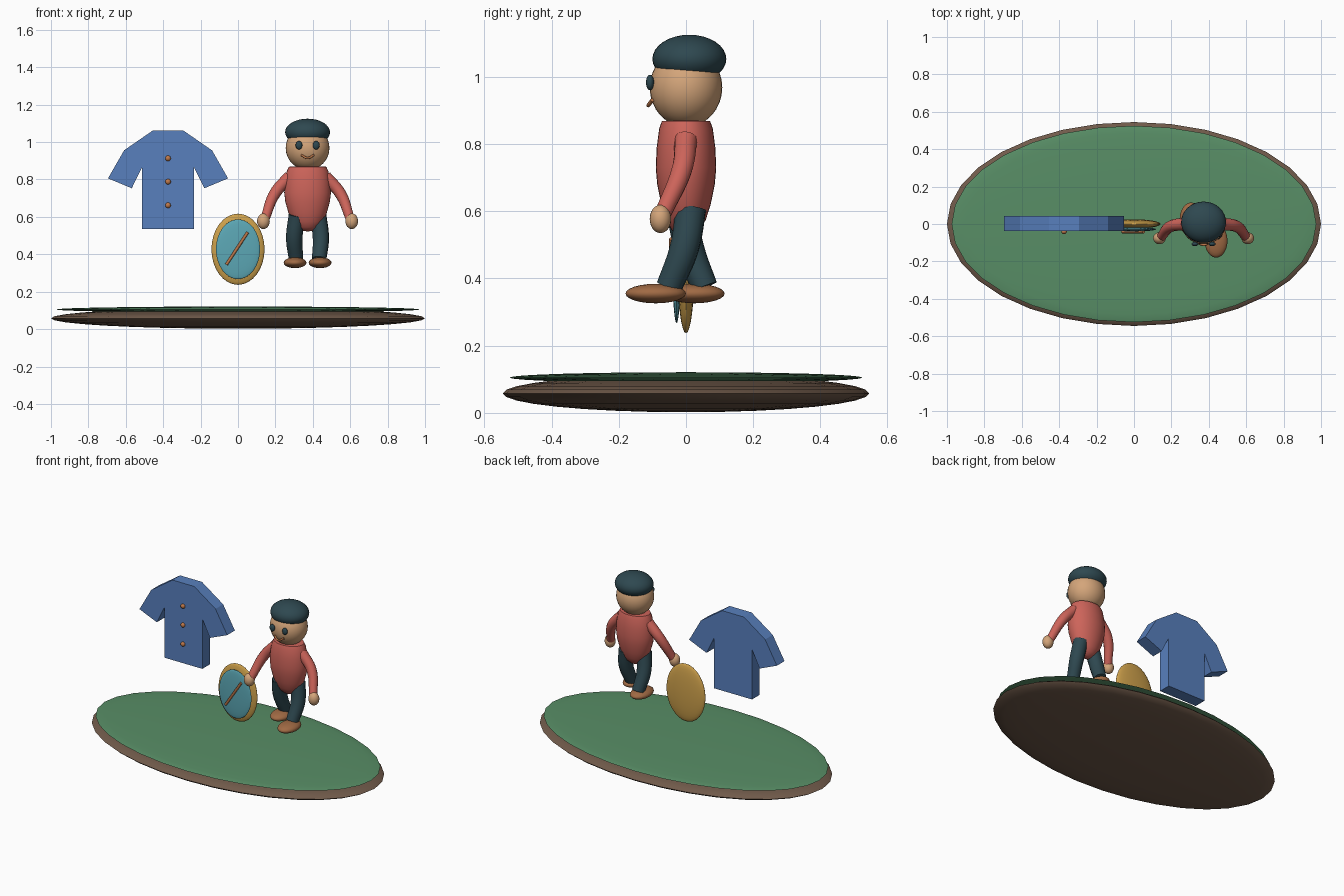
import bpy, bmesh, math
from mathutils import Vector

if "Cube" in bpy.data.objects:
    bpy.data.objects.remove(bpy.data.objects["Cube"])


def material(name, rgb):
    lin = [((c / 255 + 0.055) / 1.055) ** 2.4 for c in rgb]
    m = bpy.data.materials.new(name)
    m.diffuse_color = (*lin, 1)
    m.use_nodes = True
    m.node_tree.nodes["Principled BSDF"].inputs["Base Color"].default_value = m.diffuse_color
    return m


GREEN = material("grass green", (88, 142, 102))
BROWN = material("earth brown", (112, 90, 74))
BLUE = material("cloth blue", (88, 128, 190))
GOLD = material("gold", (205, 160, 75))
TEAL = material("glass teal", (92, 168, 182))
RED = material("sweater red", (205, 100, 90))
SKIN = material("skin", (212, 165, 122))
DARK = material("dark slate", (46, 72, 80))
SHOE = material("shoe brown", (160, 106, 68))
COPPER = material("copper", (190, 120, 74))


def finish(obj, name, mat, smooth=True):
    obj.name = name
    obj.data.materials.clear()
    obj.data.materials.append(mat)
    if smooth:
        bpy.ops.object.select_all(action='DESELECT')
        obj.select_set(True)
        bpy.context.view_layer.objects.active = obj
        bpy.ops.object.shade_smooth_by_angle(angle=math.radians(50))
    return obj


def mesh_object(name, bm, mat, smooth=True):
    bmesh.ops.recalc_face_normals(bm, faces=bm.faces)
    me = bpy.data.meshes.new(name)
    bm.to_mesh(me)
    bm.free()
    obj = bpy.data.objects.new(name, me)
    bpy.context.collection.objects.link(obj)
    return finish(obj, name, mat, smooth)


def ellipsoid(name, loc, radii, mat, segs=32, rings=16):
    bm = bmesh.new()
    bmesh.ops.create_uvsphere(bm, u_segments=segs, v_segments=rings, radius=1)
    for v in bm.verts:
        v.co = Vector(a * b for a, b in zip(v.co, radii)) + Vector(loc)
    return mesh_object(name, bm, mat)


def tube(name, points, radii, mat, sides=4):
    """Tapered, rounded tube through a few points."""
    cu = bpy.data.curves.new(name, 'CURVE')
    cu.dimensions = '3D'
    cu.bevel_depth = 1
    cu.bevel_resolution = sides
    cu.use_fill_caps = True
    cu.resolution_u = 8
    sp = cu.splines.new('BEZIER')
    sp.bezier_points.add(len(points) - 1)
    for bp, co, r in zip(sp.bezier_points, points, radii):
        bp.co, bp.radius = co, r
        bp.handle_left_type = bp.handle_right_type = 'AUTO'
    obj = bpy.data.objects.new(name, cu)
    bpy.context.collection.objects.link(obj)
    bpy.ops.object.select_all(action='DESELECT')
    obj.select_set(True)
    bpy.context.view_layer.objects.active = obj
    bpy.ops.object.convert(target='MESH')
    return finish(bpy.context.object, name, mat)


# Ground: earth mound with a grass layer on top
ellipsoid("earth_base", (0, 0, 0.058), (1, 0.545, 0.056), BROWN)
ellipsoid("grass_layer", (0, 0, 0.105), (0.975, 0.525, 0.016), GREEN)

# Shirt: mirrored outline extruded in depth
SX = -0.374
half = [(0.08, 1.063), (0.235, 0.956), (0.321, 0.806), (0.194, 0.753),
        (0.139, 0.865), (0.139, 0.534)]
outline = [(SX + x, z) for x, z in half] + [(SX - x, z) for x, z in reversed(half)]
bm = bmesh.new()
face = bm.faces.new([bm.verts.new((x, -0.037, z)) for x, z in outline])
ext = bmesh.ops.extrude_face_region(bm, geom=[face])
bmesh.ops.translate(bm, vec=(0, 0.08, 0),
                    verts=[g for g in ext["geom"] if isinstance(g, bmesh.types.BMVert)])
mesh_object("shirt", bm, BLUE, smooth=False)
for i, z in enumerate((0.913, 0.788, 0.662)):
    ellipsoid(f"shirt_button_{i + 1}", (SX, -0.041, z), (0.015, 0.013, 0.015), COPPER, 16, 8)

# Hand mirror: gold back, glass and a diagonal rod
ellipsoid("mirror_frame", (0, 0, 0.427), (0.142, 0.025, 0.19), GOLD)
ellipsoid("mirror_glass", (0, -0.028, 0.427), (0.118, 0.012, 0.16), TEAL)
tube("mirror_rod", [(-0.062, -0.042, 0.345), (0.052, -0.042, 0.518)], [0.008] * 2, COPPER, 2)

# Figure head
CX = 0.372
ellipsoid("head", (CX, 0, 0.968), (0.117, 0.108, 0.117), SKIN)
ellipsoid("hair", (CX, 0.01, 1.053), (0.12, 0.11, 0.072), DARK)
tube("mouth", [(CX - 0.034, -0.1, 0.931), (CX, -0.112, 0.915), (CX + 0.034, -0.1, 0.931)],
     [0.006] * 3, COPPER, 2)

# Torso: barrel profile spun round, narrower in depth
profile = [(0, 0.522), (0.03, 0.526), (0.06, 0.545), (0.082, 0.575), (0.102, 0.62),
           (0.119, 0.68), (0.125, 0.73), (0.121, 0.79), (0.111, 0.845), (0.1, 0.868), (0, 0.872)]
bm = bmesh.new()
vs = [bm.verts.new((r, 0, z)) for r, z in profile]
es = [bm.edges.new(p) for p in zip(vs, vs[1:])]
bmesh.ops.spin(bm, geom=vs + es, axis=(0, 0, 1), cent=(0, 0, 0),
               angle=math.tau, steps=32, use_merge=True)
bmesh.ops.remove_doubles(bm, verts=bm.verts, dist=1e-4)
for v in bm.verts:
    v.co.x += CX
    v.co.y *= 0.72
mesh_object("torso", bm, RED)

# Paired parts; the right-hand leg steps forward
for s, side in ((-1, "left"), (1, "right")):
    ellipsoid(f"{side}_eye", (CX + s * 0.046, -0.107, 0.983), (0.018, 0.012, 0.023), DARK, 16, 10)
    tube(f"{side}_arm", [(CX + s * 0.095, 0, 0.815), (CX + s * 0.175, -0.012, 0.725),
                         (CX + s * 0.228, -0.07, 0.59)], [0.034, 0.031, 0.025], RED)
    ellipsoid(f"{side}_hand", (CX + s * 0.236, -0.076, 0.577), (0.034, 0.032, 0.042), SKIN, 20, 12)
    foot_y = -0.09 if s > 0 else 0.025
    knee_y = -0.005 if s > 0 else 0.01
    ankle_y = -0.05 if s > 0 else 0.055
    hip_y = 0.015 if s > 0 else -0.015
    tube(f"{side}_leg", [(CX + s * 0.055, hip_y, 0.61), (CX + s * 0.071, knee_y, 0.49),
                         (CX + s * 0.062, ankle_y, 0.375)], [0.046, 0.044, 0.039], DARK)
    ellipsoid(f"{side}_shoe", (CX + s * 0.067, foot_y, 0.355), (0.061, 0.09, 0.029), SHOE, 24, 12)
